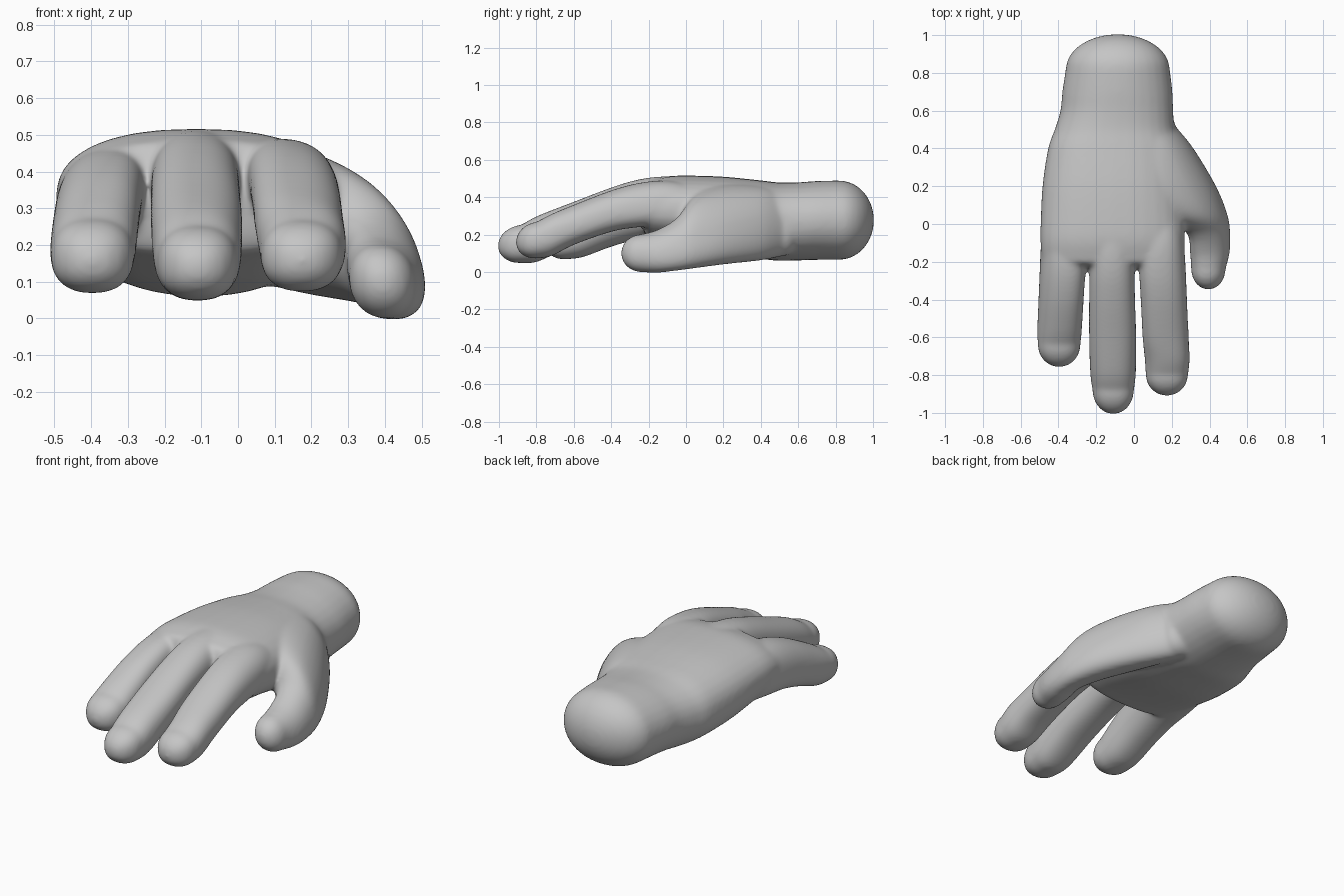
import bpy, bmesh, math
from mathutils import Vector

SIDES = 32
STEPS = 6
bm = bmesh.new()


def power(v, e):
    return math.copysign(abs(v) ** e, v)


def spline(rows):
    """Smoothly interpolate the section values."""
    p = [Vector(r) for r in rows]
    p = [p[0] * 2 - p[1]] + p + [p[-1] * 2 - p[-2]]
    out = []
    for i in range(1, len(p) - 2):
        a, b, c, d = p[i - 1:i + 3]
        for k in range(STEPS):
            t = k / STEPS
            out.append(0.5 * (2 * b + (c - a) * t + (2 * a - 5 * b + 4 * c - d) * t * t
                              + (3 * b - a - 3 * c + d) * t ** 3))
    return out + [p[-2]]


def cap(row, length, drop=0.0):
    """Rounded end sections beyond a row; length is signed along y."""
    y, x0, x1, z0, z1, s = row
    cx, cz = (x0 + x1) / 2, (z0 + z1) / 2
    out = []
    for k in range(1, 9):
        a = math.radians(k * 10.8)
        f = max(math.cos(a), 0.06)
        w, h = (x1 - x0) / 2 * f, (z1 - z0) / 2 * f
        z = cz - drop * math.sin(a)
        out.append((y + length * math.sin(a), cx - w, cx + w, z - h, z + h, s))
    return out


def loft(rows, start, end, e=0.85, drop=0.0):
    """Rows run towards -y: y, x min, x max, z min, z max, skew."""
    rows = cap(rows[0], start)[::-1] + [tuple(r) for r in spline(rows)] + cap(rows[-1], -end, drop)
    rings = []
    for y, x0, x1, z0, z1, s in rows:
        # Sections get rounder towards the wrist
        p = e + 0.12 * min(max((y - 0.4) / 0.3, 0), 1)
        ring = []
        for i in range(SIDES):
            t = math.tau * i / SIDES
            ring.append(bm.verts.new((
                (x0 + x1) / 2 + (x1 - x0) / 2 * power(math.cos(t), p), y,
                (z0 + z1) / 2 + (z1 - z0) / 2 * power(math.sin(t - s), p))))
        rings.append(ring)
    for a, b in zip(rings, rings[1:]):
        for i in range(SIDES):
            j = (i + 1) % SIDES
            bm.faces.new((a[i], a[j], b[j], b[i]))
    bm.faces.new(rings[0][::-1])
    bm.faces.new(rings[-1])


# Wrist and palm
loft([(0.82, -0.362, 0.190, 0.065, 0.490, 0),
      (0.70, -0.38, 0.204, 0.065, 0.487, 0),
      (0.60, -0.39, 0.208, 0.062, 0.480, 0),
      (0.50, -0.42, 0.215, 0.06, 0.479, 0),
      (0.40, -0.455, 0.24, 0.07, 0.490, 0),
      (0.20, -0.485, 0.26, 0.095, 0.510, 0),
      (0.00, -0.495, 0.268, 0.135, 0.516, 0),
      (-0.10, -0.495, 0.27, 0.155, 0.511, 0),
      (-0.19, -0.488, 0.267, 0.17, 0.488, 0)], 0.185, 0.05, 0.84)

# Outer finger
loft([(0.05, -0.47, -0.23, 0.20, 0.445, -0.25),
      (-0.10, -0.492, -0.245, 0.19, 0.465, -0.25),
      (-0.25, -0.50, -0.256, 0.175, 0.45, -0.25),
      (-0.40, -0.506, -0.266, 0.135, 0.40, -0.2),
      (-0.55, -0.512, -0.275, 0.08, 0.325, -0.1),
      (-0.64, -0.51, -0.283, 0.068, 0.272, 0)], 0.08, 0.118, 0.85, 0.012)

# Middle finger
loft([(0.05, -0.22, 0.0, 0.26, 0.495, 0),
      (-0.10, -0.233, 0.003, 0.255, 0.512, 0),
      (-0.25, -0.236, 0.003, 0.245, 0.496, 0),
      (-0.40, -0.238, 0.006, 0.215, 0.452, 0),
      (-0.60, -0.238, 0.012, 0.145, 0.376, 0),
      (-0.79, -0.232, 0.01, 0.056, 0.302, 0),
      (-0.88, -0.220, 0.0, 0.048, 0.253, 0)], 0.08, 0.127, 0.85, 0.01)

# Inner finger
loft([(0.05, 0.02, 0.24, 0.26, 0.465, 0.2),
      (-0.10, 0.018, 0.264, 0.25, 0.49, 0.2),
      (-0.25, 0.026, 0.275, 0.24, 0.477, 0.2),
      (-0.40, 0.035, 0.281, 0.215, 0.437, 0.15),
      (-0.60, 0.045, 0.29, 0.145, 0.36, 0.1),
      (-0.72, 0.057, 0.295, 0.085, 0.31, 0),
      (-0.80, 0.062, 0.286, 0.072, 0.268, 0)], 0.08, 0.11, 0.85, 0.01)

# Thumb and its fleshy base under the palm
loft([(0.52, -0.06, 0.218, 0.085, 0.43, 0.25),
      (0.40, -0.01, 0.315, 0.062, 0.46, 0.4),
      (0.20, 0.05, 0.435, 0.04, 0.465, 0.55),
      (0.05, 0.17, 0.495, 0.020, 0.41, 0.55),
      (-0.05, 0.28, 0.510, 0.007, 0.29, 0.4),
      (-0.15, 0.296, 0.507, -0.004, 0.228, 0.25),
      (-0.24, 0.302, 0.485, -0.001, 0.202, 0.1)], 0.10, 0.108, 0.92)

bmesh.ops.recalc_face_normals(bm, faces=bm.faces)
mesh = bpy.data.meshes.new("hand")
bm.to_mesh(mesh)
bm.free()
hand = bpy.data.objects.new("hand", mesh)
bpy.context.collection.objects.link(hand)

# Fuse the parts into one soft skin
fuse = hand.modifiers.new("fuse", 'REMESH')
fuse.mode = 'VOXEL'
fuse.voxel_size = 0.009
fuse.use_smooth_shade = True
soften = hand.modifiers.new("soften", 'SMOOTH')
soften.factor = 0.5
soften.iterations = 30

grey = bpy.data.materials.new("light grey")
grey.diffuse_color = (0.56, 0.56, 0.56, 1)
mesh.materials.append(grey)
